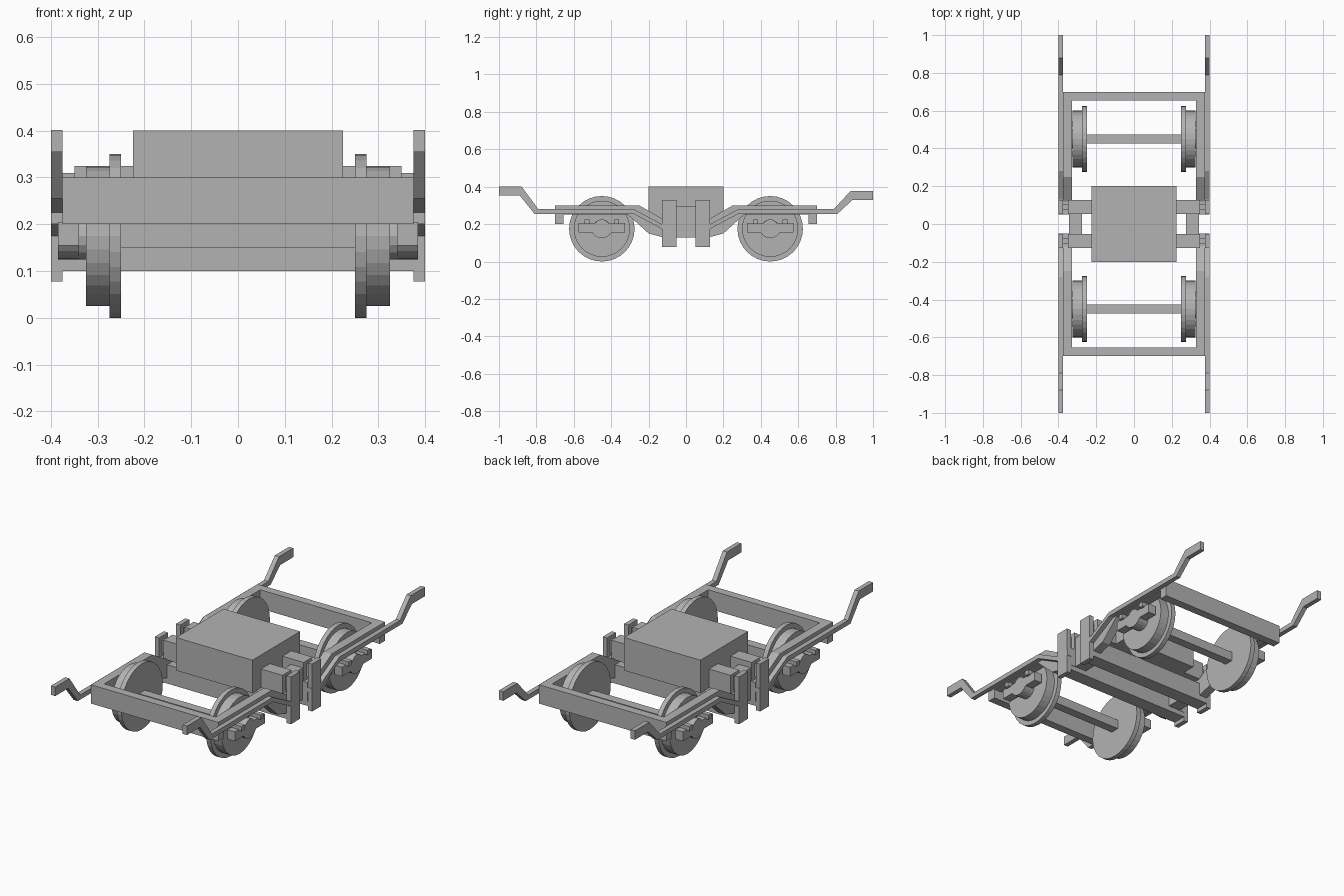
import bpy, bmesh, math

if "Cube" in bpy.data.objects:
    bpy.data.objects.remove(bpy.data.objects["Cube"])

grey = bpy.data.materials.new("steel grey")
grey.diffuse_color = (0.45, 0.45, 0.45, 1)
grey.use_nodes = True
grey.node_tree.nodes["Principled BSDF"].inputs["Base Color"].default_value = grey.diffuse_color


def prism(name, profile, x0, x1):
    """Extrude a (y, z) profile from x0 to x1."""
    bm = bmesh.new()
    face = bm.faces.new([bm.verts.new((x0, y, z)) for y, z in profile])
    ext = bmesh.ops.extrude_face_region(bm, geom=[face])
    verts = [v for v in ext["geom"] if isinstance(v, bmesh.types.BMVert)]
    bmesh.ops.translate(bm, verts=verts, vec=(x1 - x0, 0, 0))
    bmesh.ops.recalc_face_normals(bm, faces=bm.faces)
    mesh = bpy.data.meshes.new(name)
    bm.to_mesh(mesh)
    bm.free()
    mesh.materials.append(grey)
    obj = bpy.data.objects.new(name, mesh)
    bpy.context.collection.objects.link(obj)
    return obj


def box(name, x0, x1, y0, y1, z0, z1):
    return prism(name, [(y0, z0), (y1, z0), (y1, z1), (y0, z1)], x0, x1)


def pair(name, profile, x0, x1):
    """The same prism on the left and right."""
    prism(name + "_right", profile, x0, x1)
    prism(name + "_left", profile, -x1, -x0)


def rect(y0, y1, z0, z1):
    return [(y0, z0), (y1, z0), (y1, z1), (y0, z1)]


def arc(cy, cz, r, a0, a1, n):
    return [(cy + r * math.cos(math.radians(a0 + (a1 - a0) * i / n)),
             cz + r * math.sin(math.radians(a0 + (a1 - a0) * i / n)))
            for i in range(n + 1)]


# central motor block
box("motor_block", -0.225, 0.225, -0.2, 0.2, 0.225, 0.4)

for s, end in ((-1, "front"), (1, "rear")):
    def flip(profile):
        return [(s * y, z) for y, z in profile]

    # frame: end beam and dropped side rails
    box(end + "_end_beam", -0.375, 0.375, *sorted((s * 0.7, s * 0.655)), 0.2, 0.3)
    rail = [(0.7, 0.25), (0.31, 0.25), (0.2, 0.15), (0.125, 0.13), (0.05, 0.125),
            (0.05, 0.225), (0.12, 0.225), (0.25, 0.3), (0.7, 0.3)]
    pair(end + "_side_rail", flip(rail), 0.328, 0.375)

    # raised arms reaching beyond the frame
    h = 0.402 if s < 0 else 0.377
    arm = [(1, h), (0.88, h), (0.79, 0.28), (0.28, 0.28), (0.13, 0.2), (0.05, 0.2),
           (0.05, 0.175), (0.13, 0.175), (0.28, 0.255), (0.81, 0.255),
           (0.89, h - 0.048), (1, h - 0.048)]
    pair(end + "_arm", flip(arm), 0.375, 0.4)

    # cross bars, posts and links
    y0, y1 = sorted((s * 0.052, s * 0.127))
    box(end + "_upper_cross_bar", -0.35, 0.35, y0, y1, 0.225, 0.325)
    box(end + "_lower_cross_beam", -0.375, 0.375, y0, y1, 0.1, 0.2)
    pair(end + "_post", rect(y0, y1, 0.078, 0.33), 0.375, 0.4)
    pair(end + "_post_link", rect(y0 + 0.025, y1 - 0.025, 0.24, 0.31), 0.35, 0.375)

    # wheelset
    cy = s * 0.45
    box(end + "_axle", -0.25, 0.25, cy - 0.024, cy + 0.024, 0.15, 0.2)
    pair(end + "_wheel_flange", arc(cy, 0.175, 0.175, 0, 348.75, 31), 0.25, 0.275)
    pair(end + "_wheel_tread", arc(cy, 0.175, 0.15, 0, 348.75, 31), 0.275, 0.325)

    # axle box with rounded belly and crown, bearing pads and hub
    body = ([(cy - 0.125, 0.205), (cy - 0.125, 0.155)]
            + arc(cy, 0.185, 0.06, 210, 330, 8)
            + [(cy + 0.125, 0.155), (cy + 0.125, 0.205)]
            + arc(cy, 0.185, 0.04, 30, 150, 8))
    pair(end + "_axle_box", body, 0.34, 0.385)
    pair(end + "_hub", arc(cy, 0.175, 0.05, 0, 337.5, 15), 0.325, 0.34)
    for d in (-0.08, 0.08):
        pair(end + "_bearing_pad", rect(cy + d - 0.013, cy + d + 0.013, 0.2, 0.225),
             0.325, 0.4)

# suspension blocks between the cross bars
pair("spring_plate_lower", rect(-0.052, 0.052, 0.23, 0.262), 0.275, 0.345)
pair("spring_plate_upper", rect(-0.052, 0.052, 0.262, 0.295), 0.275, 0.345)
pair("spring_base", rect(-0.052, 0.052, 0.127, 0.23), 0.275, 0.345)
